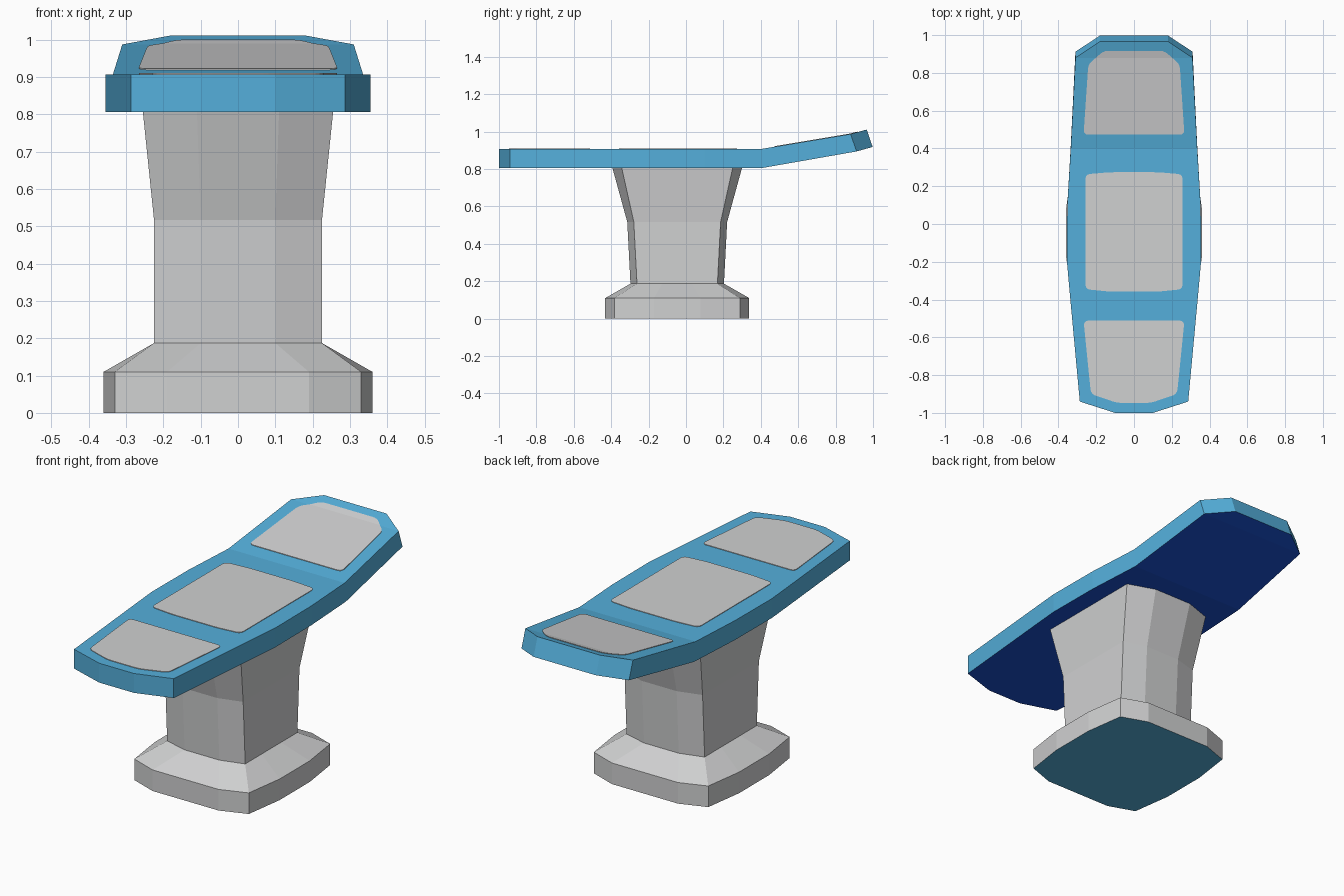
import bpy, bmesh

if "Cube" in bpy.data.objects:
    bpy.data.objects.remove(bpy.data.objects["Cube"])


def material(name, rgb):
    m = bpy.data.materials.new(name)
    m.diffuse_color = (*rgb, 1)
    m.use_nodes = True
    m.node_tree.nodes["Principled BSDF"].inputs["Base Color"].default_value = m.diffuse_color
    return m


BLUE = material("sky_blue", (0.09, 0.43, 0.71))
GREY = material("light_grey", (0.63, 0.635, 0.64))
NAVY = material("deep_blue", (0.01, 0.08, 0.62))


def finish(bm, name, mats, bottom_index=0):
    bmesh.ops.recalc_face_normals(bm, faces=bm.faces)
    bm.normal_update()
    for f in bm.faces:
        if f.normal.z < -0.9:
            f.material_index = bottom_index
    me = bpy.data.meshes.new(name)
    bm.to_mesh(me)
    bm.free()
    for m in mats:
        me.materials.append(m)
    ob = bpy.data.objects.new(name, me)
    bpy.context.collection.objects.link(ob)
    return ob


# Pedestal: bulged-square rings stacked upward
def ring(bm, z, hx, cx, hy, cy, fx):
    sy = cy * 0.37
    q = [(fx, -hy), (cx, -cy), (hx, -sy), (hx, sy), (cx, cy), (fx, hy)]
    q += [(-x, y) for x, y in reversed(q)]
    return [bm.verts.new((x, y - 0.047, z)) for x, y in q]


def loft(name, rings, mats, bottom_index):
    bm = bmesh.new()
    loops = [ring(bm, *r) for r in rings]
    for a, b in zip(loops, loops[1:]):
        for i in range(len(a)):
            j = (i + 1) % len(a)
            bm.faces.new((a[i], a[j], b[j], b[i]))
    bm.faces.new(loops[0])
    bm.faces.new(loops[-1])
    return finish(bm, name, mats, bottom_index)


loft("pedestal", [(0, 0.36, 0.33, 0.385, 0.335, 0.19),
                  (0.11, 0.36, 0.33, 0.385, 0.335, 0.19),
                  (0.187, 0.225, 0.225, 0.25, 0.215, 0.10),
                  (0.517, 0.225, 0.225, 0.267, 0.232, 0.10),
                  (0.808, 0.255, 0.255, 0.347, 0.297, 0.11)], [GREY, BLUE], 1)

# Table top: stations along y as (y, half width, top z)
TOP = 0.907
STATIONS = [(-1, 0.10, TOP), (-0.94, 0.287, TOP), (-0.4, 0.337, TOP),
            (-0.2, 0.355, TOP), (0.1, 0.353, TOP), (0.4, 0.335, TOP),
            (0.88, 0.31, 0.987), (0.966, 0.18, 1.011)]


def top_z(y):
    for (y0, _, z0), (y1, _, z1) in zip(STATIONS, STATIONS[1:]):
        if y <= y1:
            return z0 + (z1 - z0) * (y - y0) / (y1 - y0)
    return STATIONS[-1][2]


bm = bmesh.new()
rows = []
for y, w, z in STATIONS:
    dy, dz = (0.032, -0.093) if y > 0.5 else (0.01 if y > 0.3 else 0, -0.101)
    rows.append([bm.verts.new(p) for p in (
        (-w, y, z), (w, y, z), (w, y + dy, z + dz), (-w, y + dy, z + dz))])
for a, b in zip(rows, rows[1:]):
    for i in range(4):
        j = (i + 1) % 4
        bm.faces.new((a[i], a[j], b[j], b[i]))
bm.faces.new(rows[0])
bm.faces.new(rows[-1])
finish(bm, "table_top", [BLUE, NAVY], 1)


# Cushion pads: thin rounded plates that follow the table top
def pad(name, half):
    bm = bmesh.new()
    pts = half + [(-x, y) for x, y in reversed(half)]
    bm.faces.new([bm.verts.new((x, y, 0)) for x, y in pts])
    bmesh.ops.bevel(bm, geom=bm.verts[:], offset=0.022, segments=3,
                    profile=0.5, affect='VERTICES')
    bmesh.ops.bisect_plane(bm, geom=bm.verts[:] + bm.edges[:] + bm.faces[:],
                           plane_co=(0, 0.88, 0), plane_no=(0, 1, 0))
    for v in bm.verts:
        v.co.z = top_z(v.co.y) - 0.002
    ext = bmesh.ops.extrude_face_region(bm, geom=bm.faces[:])
    for v in ext["geom"]:
        if isinstance(v, bmesh.types.BMVert):
            v.co.z += 0.005
    finish(bm, name, [GREY])


pad("front_pad", [(0.09, -0.947), (0.228, -0.9), (0.267, -0.512)])
pad("middle_pad", [(0.13, -0.358), (0.257, -0.345), (0.257, 0.263), (0.13, 0.274)])
pad("back_pad", [(0.267, 0.473), (0.242, 0.845), (0.16, 0.917)])
